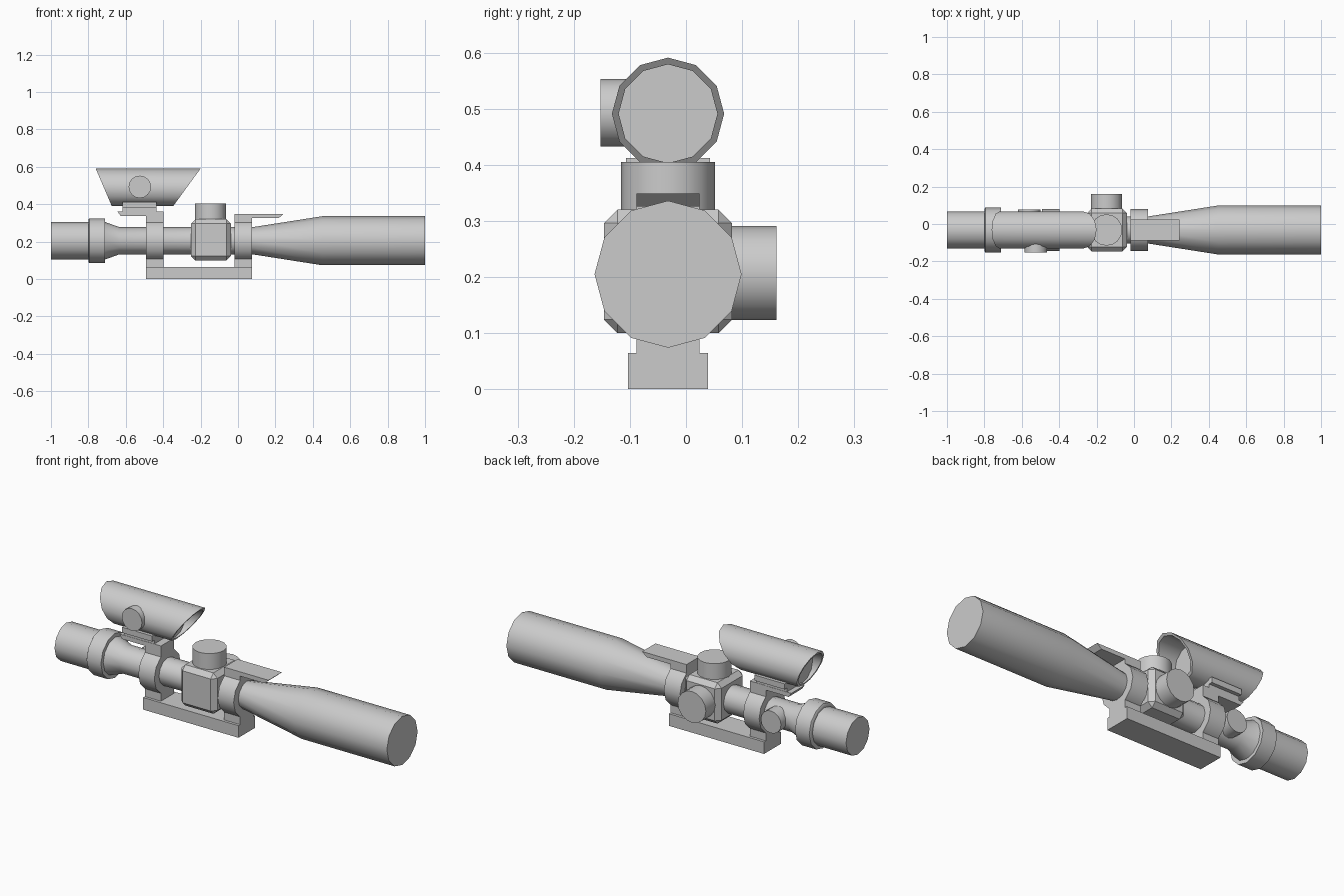
import bpy, bmesh, math

if "Cube" in bpy.data.objects:
    bpy.data.objects.remove(bpy.data.objects["Cube"])

CY, CZ = -0.032, 0.205      # scope axis
SZ = 0.491                  # small sight axis height


def finish(name, bm, smooth=True):
    bmesh.ops.recalc_face_normals(bm, faces=bm.faces)
    me = bpy.data.meshes.new(name)
    bm.to_mesh(me)
    bm.free()
    ob = bpy.data.objects.new(name, me)
    bpy.context.collection.objects.link(ob)
    if smooth:
        bpy.ops.object.select_all(action='DESELECT')
        ob.select_set(True)
        bpy.context.view_layer.objects.active = ob
        bpy.ops.object.shade_smooth_by_angle(angle=math.radians(35))
    return ob


def lathe(name, profile, axis='x', centre=(0, 0), n=12, closed=False):
    """Spin (position, radius[, slope]) points; slope shears a ring along the axis."""
    bm = bmesh.new()
    rings = []
    for p, r, *s in profile:
        ring = []
        for i in range(n):
            a = 2 * math.pi * i / n
            u, v = r * math.cos(a), r * math.sin(a)
            w = p + (s[0] * v if s else 0)
            a0, b0 = centre[0] + u, centre[1] + v
            co = {'x': (w, a0, b0), 'y': (a0, w, b0), 'z': (a0, b0, w)}[axis]
            ring.append(bm.verts.new(co))
        rings.append(ring)
    pairs = list(zip(rings, rings[1:]))
    if closed:
        pairs.append((rings[-1], rings[0]))
    else:
        bm.faces.new(rings[0])
        bm.faces.new(rings[-1])
    for a, b in pairs:
        for i in range(n):
            j = (i + 1) % n
            bm.faces.new((a[i], a[j], b[j], b[i]))
    return finish(name, bm)


def prism(name, outline, half):
    """Extrude an x-z outline across y, centred on the scope axis."""
    bm = bmesh.new()
    a = [bm.verts.new((x, CY - half, z)) for x, z in outline]
    b = [bm.verts.new((x, CY + half, z)) for x, z in outline]
    bm.faces.new(a)
    bm.faces.new(b)
    for i in range(len(a)):
        j = (i + 1) % len(a)
        bm.faces.new((a[i], a[j], b[j], b[i]))
    return finish(name, bm, False)


def box(name, x0, x1, z0, z1, half):
    return prism(name, [(x0, z0), (x1, z0), (x1, z1), (x0, z1)], half)


# Main scope tube with eyepiece, collar and objective bell
lathe("scope_tube", [(-1, 0.1), (-0.8, 0.1), (-0.8, 0.112), (-0.795, 0.12),
                     (-0.71, 0.12), (-0.71, 0.1), (-0.635, 0.073), (0.08, 0.073),
                     (0.45, 0.131), (1, 0.131)], centre=(CY, CZ))

# Turret block with chamfered edges
block = box("turret_block", -0.252, -0.037, 0.1, 0.32, 0.114)
bev = block.modifiers.new("chamfer", 'BEVEL')
bev.width = 0.024
bev.segments = 1

# Adjustment knobs
lathe("top_turret", [(0.3, 0.084), (0.405, 0.084)], 'z', (-0.147, CY), 16)
lathe("side_turret", [(0.06, 0.084), (0.161, 0.084)], 'y', (-0.147, 0.207), 16)
lathe("tube_knob", [(CY, 0.06), (0.078, 0.06)], 'y', (-0.56, CZ), 16)
lathe("sight_knob", [(-0.152, 0.06), (-0.07, 0.06)], 'y', (-0.525, 0.493), 16)

# Base rail and two clamp rings on posts
box("base_rail", -0.492, 0.075, 0, 0.065, 0.071)
for label, x0, x1, top in (("rear", -0.492, -0.397, 0.362), ("front", -0.02, 0.075, 0.349)):
    lathe(label + "_ring", [(x0, 0.113), (x1, 0.113)], centre=(CY, CZ))
    box(label + "_post", x0, x1, 0.06, top, 0.0565)

# Accessory plates on the rings, with slanted tips
prism("front_plate", [(0.07, 0.326), (0.218, 0.326), (0.244, 0.349), (0.07, 0.349)], 0.0565)
prism("rear_plate", [(-0.48, 0.338), (-0.628, 0.338), (-0.644, 0.361), (-0.48, 0.361)], 0.0565)

# Sight pedestal
box("pedestal_lower", -0.617, -0.437, 0.36, 0.385, 0.055)
box("pedestal_upper", -0.617, -0.437, 0.382, 0.412, 0.075)

# Small sight: hollow tube with slanted ends and upright lenses
L, R = -0.43, 0.73
lathe("sight_tube", [(-0.718, 0.1, L), (-0.273, 0.1, R), (-0.273, 0.088, R), (-0.718, 0.088, L)],
      centre=(CY, SZ), closed=True)
lathe("sight_lens", [(-0.67, 0.089), (-0.35, 0.089)], centre=(CY, SZ))
